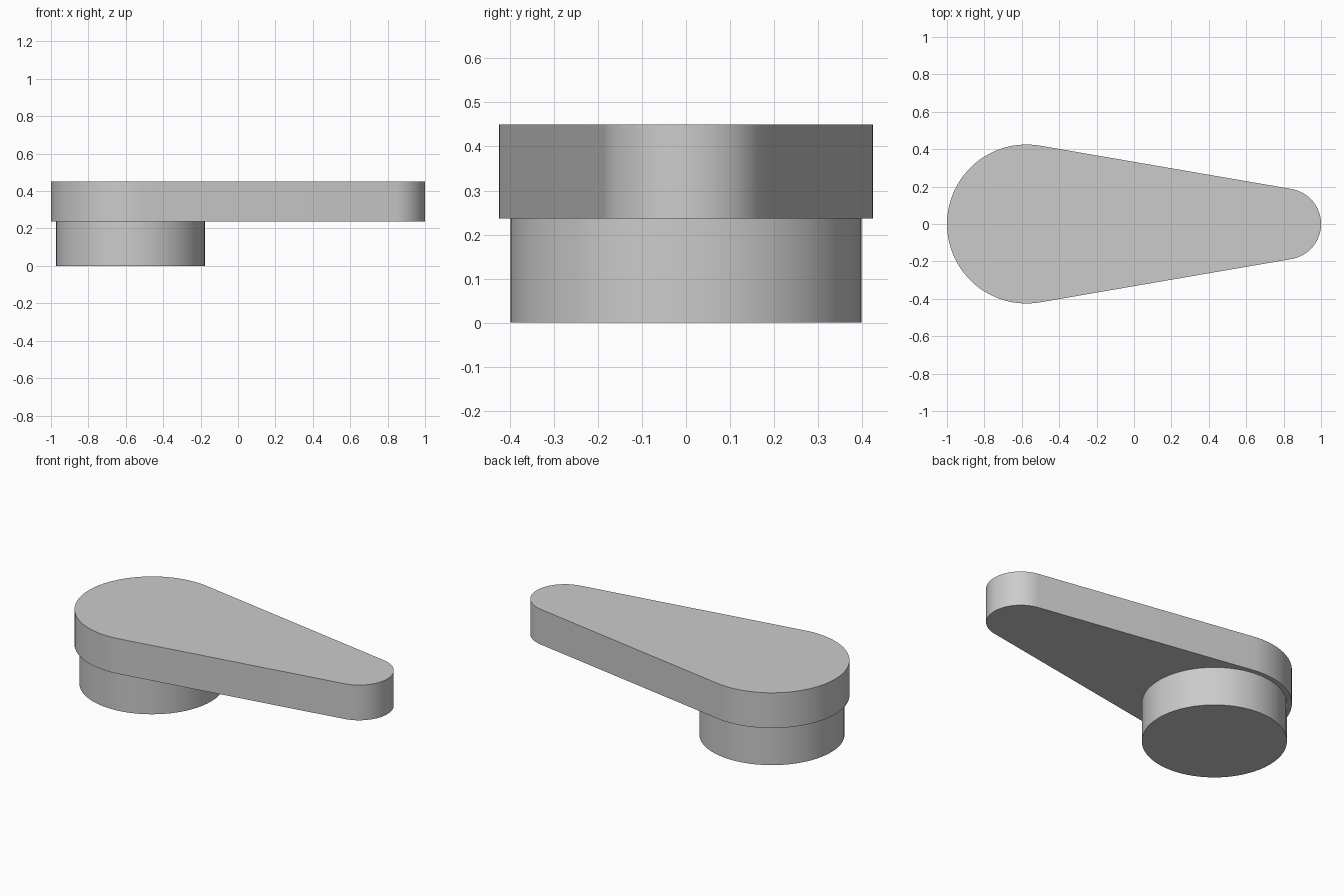
import bpy, bmesh, math

cube = bpy.data.objects.get("Cube")
if cube:
    bpy.data.objects.remove(cube, do_unlink=True)

grey = bpy.data.materials.new("light grey")
grey.use_nodes = True
grey.diffuse_color = (0.6, 0.6, 0.6, 1)
grey.node_tree.nodes["Principled BSDF"].inputs["Base Color"].default_value = (0.6, 0.6, 0.6, 1)

HUB_X, HUB_R = -0.575, 0.425
TIP_X, TIP_R = 0.81, 0.19
SPLIT_Z, TOP_Z = 0.237, 0.45


def arc(cx, radius, start, end, steps):
    """Points along an arc centred on the x axis."""
    angles = [start + (end - start) * i / steps for i in range(steps + 1)]
    return [(cx + radius * math.cos(a), radius * math.sin(a)) for a in angles]


def prism(name, outline, z0, z1):
    """Extrude a closed outline upward into a solid with smooth sides."""
    bm = bmesh.new()
    base = bm.faces.new([bm.verts.new((x, y, z0)) for x, y in outline])
    top = bmesh.ops.extrude_face_region(bm, geom=[base], use_keep_orig=True)
    verts = [v for v in top["geom"] if isinstance(v, bmesh.types.BMVert)]
    bmesh.ops.translate(bm, verts=verts, vec=(0, 0, z1 - z0))
    bmesh.ops.recalc_face_normals(bm, faces=bm.faces)
    mesh = bpy.data.meshes.new(name)
    bm.to_mesh(mesh)
    bm.free()
    mesh.materials.append(grey)
    obj = bpy.data.objects.new(name, mesh)
    bpy.context.collection.objects.link(obj)
    bpy.ops.object.select_all(action="DESELECT")
    obj.select_set(True)
    bpy.context.view_layer.objects.active = obj
    bpy.ops.object.shade_smooth_by_angle(angle=math.radians(30))
    return obj


# Tapered lever: two arcs joined by their common tangents
tangent = math.acos((HUB_R - TIP_R) / (TIP_X - HUB_X))
lever_outline = (arc(TIP_X, TIP_R, -tangent, tangent, 32)
                 + arc(HUB_X, HUB_R, tangent, 2 * math.pi - tangent, 48))
prism("lever", lever_outline, SPLIT_Z, TOP_Z)

# Round boss under the wide end
prism("round_base", arc(HUB_X, 0.398, 0, 2 * math.pi, 64)[:-1], 0, SPLIT_Z)
